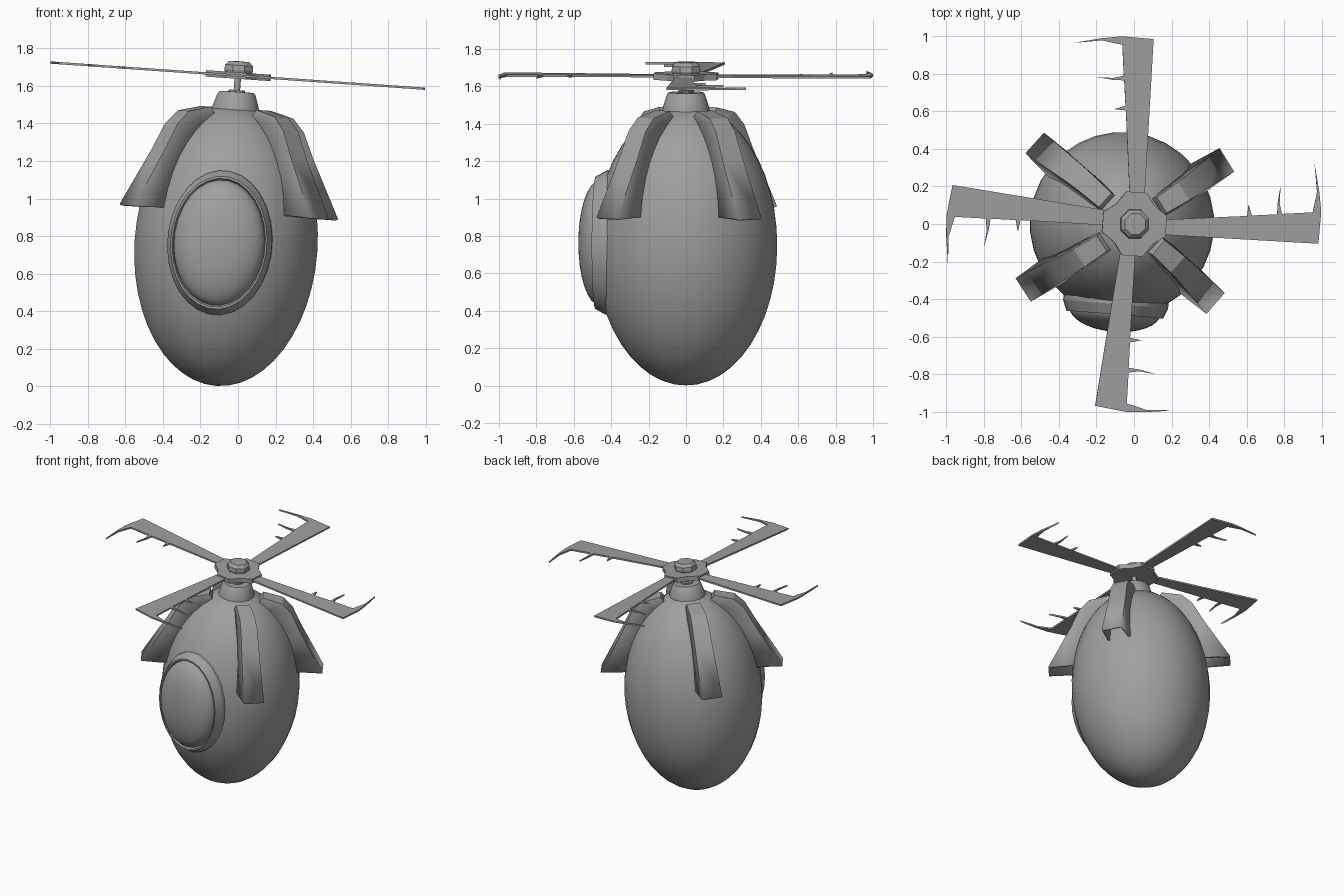
import bpy
import math
from mathutils import Matrix

if "Cube" in bpy.data.objects:
    bpy.data.objects.remove(bpy.data.objects["Cube"])

grey = bpy.data.materials.new("plain grey")
grey.diffuse_color = (0.35, 0.35, 0.35, 1)
grey.use_nodes = True
grey.node_tree.nodes["Principled BSDF"].inputs["Base Color"].default_value = grey.diffuse_color

# The whole craft leans a little to its side
LEAN = Matrix.Translation((-0.116, 0, 0.002)) @ Matrix.Rotation(math.radians(4), 4, 'Y')


def turn(deg):
    return Matrix.Rotation(math.radians(deg), 4, 'Z')


def add(name, verts, faces, matrix=Matrix(), smooth=0):
    mesh = bpy.data.meshes.new(name)
    mesh.from_pydata(verts, [], faces)
    mesh.transform(LEAN @ matrix)
    mesh.materials.append(grey)
    obj = bpy.data.objects.new(name, mesh)
    bpy.context.collection.objects.link(obj)
    if smooth:
        bpy.ops.object.select_all(action='DESELECT')
        obj.select_set(True)
        bpy.context.view_layer.objects.active = obj
        bpy.ops.object.shade_smooth_by_angle(angle=math.radians(smooth))
    return obj


def lathe(name, profile, sides, matrix=Matrix(), smooth=30):
    """Spin a bottom-to-top (radius, height) profile; radius 0 closes an end."""
    verts, rings, faces = [], [], []
    for r, z in profile:
        n = sides if r > 0 else 1
        start = len(verts)
        for i in range(n):
            a = math.tau * (i + 0.5) / sides
            verts.append((r * math.cos(a), r * math.sin(a), z))
        rings.append([start + i % n for i in range(sides)])
    for lo, hi in zip(rings, rings[1:]):
        for i in range(sides):
            j = (i + 1) % sides
            face = list(dict.fromkeys((lo[i], lo[j], hi[j], hi[i])))
            faces.append(face)
    return add(name, verts, faces, matrix, smooth)


def prism(name, outline, z0, z1, matrix=Matrix()):
    """Extrude a counter-clockwise outline between two heights."""
    n = len(outline)
    verts = [(x, y, z) for z in (z0, z1) for x, y in outline]
    faces = [list(range(n))[::-1], list(range(n, 2 * n))]
    faces += [(i, (i + 1) % n, n + (i + 1) % n, n + i) for i in range(n)]
    return add(name, verts, faces, matrix)


# Egg-shaped body
steps = 24
egg = [(0.49 * math.sin(math.pi * i / steps) if 0 < i < steps else 0,
        0.75 - 0.75 * math.cos(math.pi * i / steps)) for i in range(steps + 1)]
lathe("body", egg, 32, smooth=40)

# Neck cap, collar and shaft
lathe("neck_cap", [(0, 1.46), (0.13, 1.46), (0.125, 1.492), (0.103, 1.558),
                   (0.092, 1.57), (0, 1.572)], 16, smooth=25)
lathe("shaft_collar", [(0, 1.56), (0.045, 1.56), (0.045, 1.58), (0, 1.58)], 12)
lathe("shaft", [(0, 1.56), (0.018, 1.56), (0.018, 1.66), (0, 1.66)], 10, smooth=40)

# Window frame and domed pane on the front
face_front = (turn(-4.7) @ Matrix.Translation((0, 0, 0.762))
              @ Matrix.Rotation(math.radians(90), 4, 'X')
              @ Matrix.Diagonal((0.28, 0.386, 1, 1)))
lathe("window_frame", [(0.95, 0.36), (1.0, 0.385), (1.0, 0.43), (0.92, 0.485),
                       (0.89, 0.485), (0.865, 0.462), (0.84, 0.44)], 28, face_front, 20)
pane = [(0.87 * math.cos(i * math.pi / 16) if i < 8 else 0,
         0.462 + 0.114 * math.sin(i * math.pi / 16)) for i in range(9)]
lathe("window_pane", pane, 28, face_front, 50)

# Hollow side fins: (outer radius, height, inner radius, height, half width)
stations = [(0.19, 1.482, 0.13, 1.40, 0.050),
            (0.33, 1.45, 0.19, 1.36, 0.056),
            (0.40, 1.38, 0.25, 1.28, 0.060),
            (0.47, 1.24, 0.33, 1.15, 0.064),
            (0.645, 0.93, 0.44, 0.93, 0.074)]
fin_verts, fin_faces = [], [(0, 1, 2, 3)]
for r, z, ri, zi, w in stations:
    fin_verts += [(ri, -w - 0.012, zi), (r, -w, z), (r, w, z), (ri, w + 0.012, zi)]
for k in range(0, 4 * (len(stations) - 1), 4):
    fin_faces += [(k + j, k + 4 + j, k + 5 + j, k + 1 + j) for j in range(3)]
for name, angle in (("back_right", 32), ("back_left", 138),
                    ("front_left", 213), ("front_right", -41)):
    fin = add("fin_" + name, fin_verts, fin_faces, turn(angle), 20)
    shell = fin.modifiers.new("shell", 'SOLIDIFY')
    shell.thickness = 0.016
    shell.offset = -1

# Rotor hub with four short arms
quarter = [(0.17, -0.055), (0.17, 0.055), (0.10, 0.105)]
hub = []
for q in range(4):
    hub += [(turn(90 * q) @ Matrix.Translation((x, y, 0))).translation.xy[:]
            for x, y in quarter]
hub_centre = Matrix.Translation((0.002, 0, 0))
prism("rotor_hub", hub, 1.64, 1.674, hub_centre @ turn(-4))
lathe("hub_knob", [(0, 1.665), (0.075, 1.665), (0.083, 1.685), (0.08, 1.712),
                   (0.06, 1.732), (0, 1.734)], 8, hub_centre, 20)

# Rotor blades with a hooked tip and torn spikes on one edge
blade = [(-0.02, 0.12), (0.055, 0.12), (0.06, 0.2), (0.105, 0.985),
         (-0.065, 1.0), (-0.17, 0.99), (-0.32, 0.965), (-0.17, 0.978),
         (-0.062, 0.955), (-0.054, 0.79), (-0.11, 0.778), (-0.2, 0.783),
         (-0.11, 0.768), (-0.052, 0.765), (-0.045, 0.63), (-0.105, 0.612),
         (-0.043, 0.605), (-0.025, 0.2)]
for name, angle in (("back", 0), ("right", -90), ("front", -186), ("left", -276)):
    prism("blade_" + name, blade, 1.651, 1.663, turn(angle))
